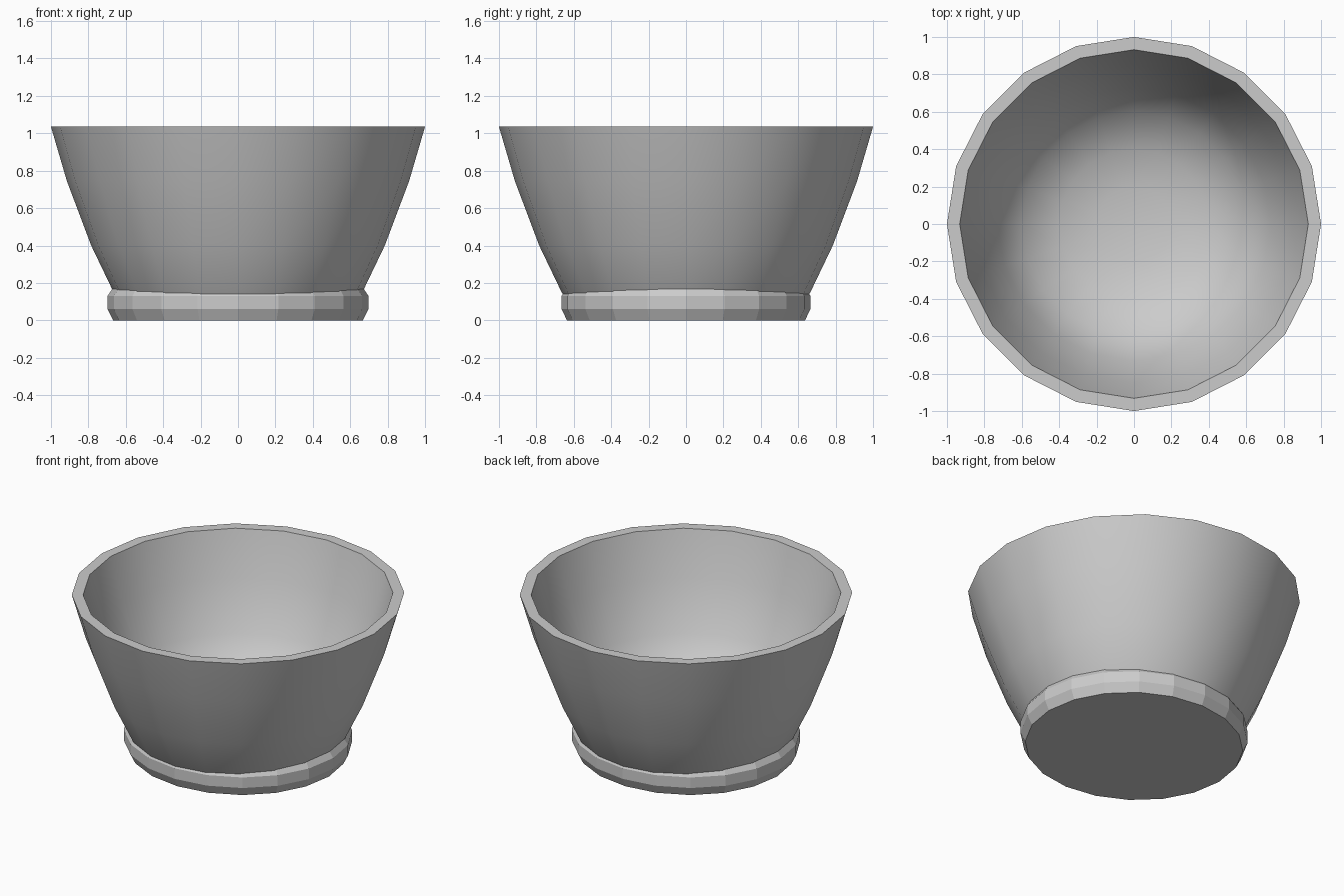
import bpy, bmesh, math

if "Cube" in bpy.data.objects:
    bpy.data.objects.remove(bpy.data.objects["Cube"])

SIDES = 20


def lathe(name, profile, sy=1.0, smooth_angle=None):
    """Spin a radius/height profile; zero radius makes a centre point."""
    bm = bmesh.new()
    rings = []
    for r, z in profile:
        if r == 0:
            rings.append([bm.verts.new((0, 0, z))] * SIDES)
        else:
            rings.append([bm.verts.new((r * math.cos(2 * math.pi * i / SIDES),
                                        r * sy * math.sin(2 * math.pi * i / SIDES), z))
                          for i in range(SIDES)])
    for a, b in zip(rings, rings[1:]):
        for i in range(SIDES):
            j = (i + 1) % SIDES
            bm.faces.new(list(dict.fromkeys((a[i], a[j], b[j], b[i]))))
    bmesh.ops.recalc_face_normals(bm, faces=bm.faces)
    mesh = bpy.data.meshes.new(name)
    bm.to_mesh(mesh)
    bm.free()
    obj = bpy.data.objects.new(name, mesh)
    bpy.context.collection.objects.link(obj)
    if smooth_angle:
        bpy.ops.object.select_all(action='DESELECT')
        obj.select_set(True)
        bpy.context.view_layer.objects.active = obj
        bpy.ops.object.shade_smooth_by_angle(angle=math.radians(smooth_angle))
    return obj


# Hollow bowl: outside wall, flat rim, then rounded inside
lathe("bowl", [(0, 0.06), (0.6, 0.06), (0.665, 0.15), (0.785, 0.4), (0.915, 0.745), (1.0, 1.035),
               (0.932, 1.035), (0.915, 0.97), (0.85, 0.745), (0.73, 0.43),
               (0.6, 0.25), (0.4, 0.145), (0.2, 0.11), (0, 0.1)], smooth_angle=45)

# Foot band, slightly wider from side to side
lathe("foot", [(0, 0), (0.668, 0), (0.698, 0.06), (0.698, 0.13), (0.67, 0.172), (0, 0.08)],
      sy=0.953)
